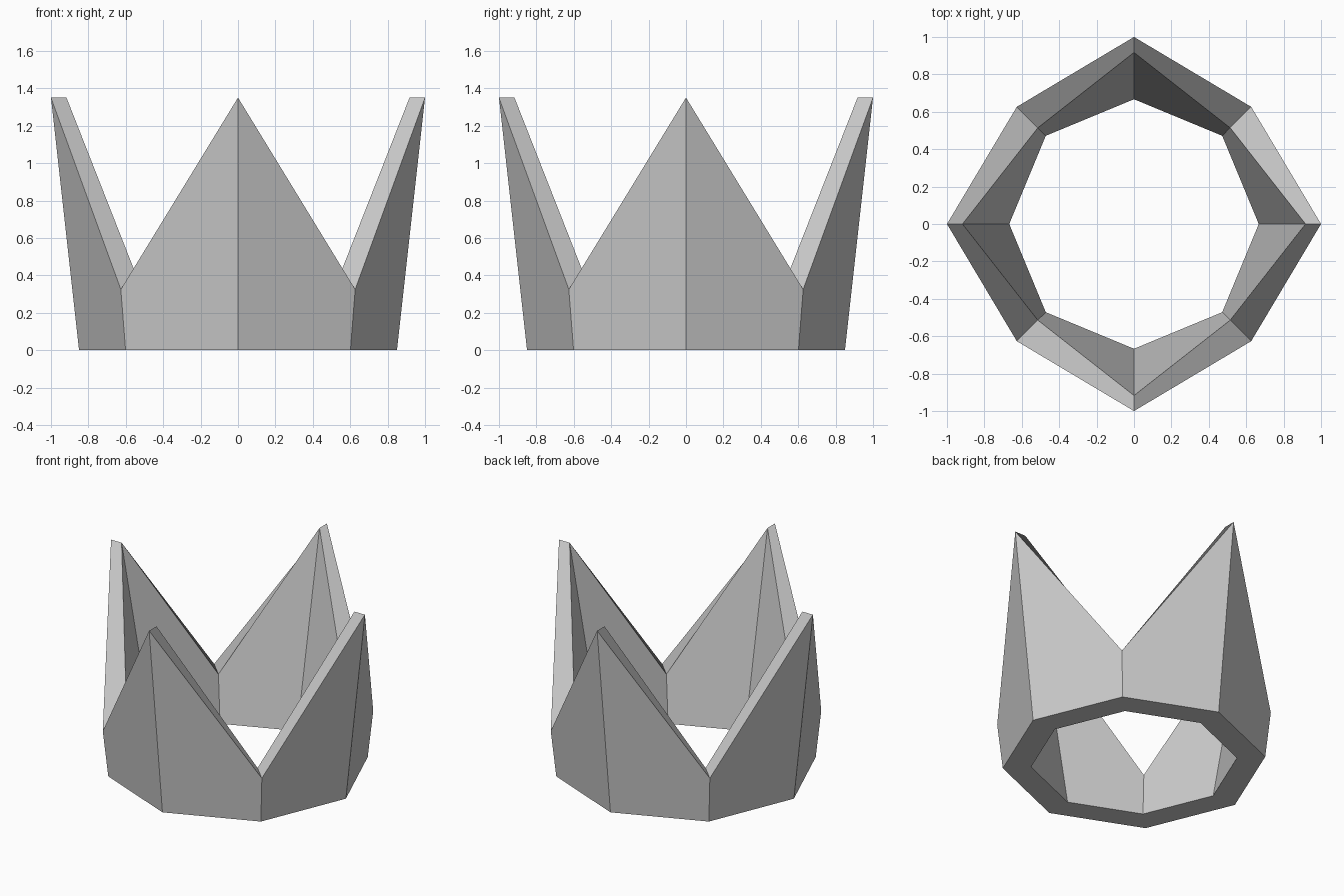
import bpy, bmesh, math

if "Cube" in bpy.data.objects:
    bpy.data.objects.remove(bpy.data.objects["Cube"])

SIDES = 8
PEAK_Z, VALLEY_Z = 1.35, 0.325

bm = bmesh.new()


def ring_vert(i, base_radius, peak_radius, z):
    # Walls flare outward evenly with height
    r = base_radius + (peak_radius - base_radius) * z / PEAK_Z
    a = 2 * math.pi * i / SIDES
    return bm.verts.new((r * math.cos(a), r * math.sin(a), z))


# One cross-section per corner: alternating tall points and low valleys
sections = []
for i in range(SIDES):
    top = PEAK_Z if i % 2 == 0 else VALLEY_Z
    sections.append([ring_vert(i, 0.85, 1.0, 0), ring_vert(i, 0.85, 1.0, top),
                     ring_vert(i, 0.667, 0.917, top), ring_vert(i, 0.667, 0.917, 0)])

# Bridge neighbouring sections: outer wall, rim, inner wall, underside
for i in range(SIDES):
    a, b = sections[i], sections[(i + 1) % SIDES]
    for k in range(4):
        n = (k + 1) % 4
        bm.faces.new((a[k], b[k], b[n], a[n]))

bmesh.ops.recalc_face_normals(bm, faces=bm.faces)
mesh = bpy.data.meshes.new("crown")
bm.to_mesh(mesh)
bm.free()
bpy.context.collection.objects.link(bpy.data.objects.new("crown", mesh))
